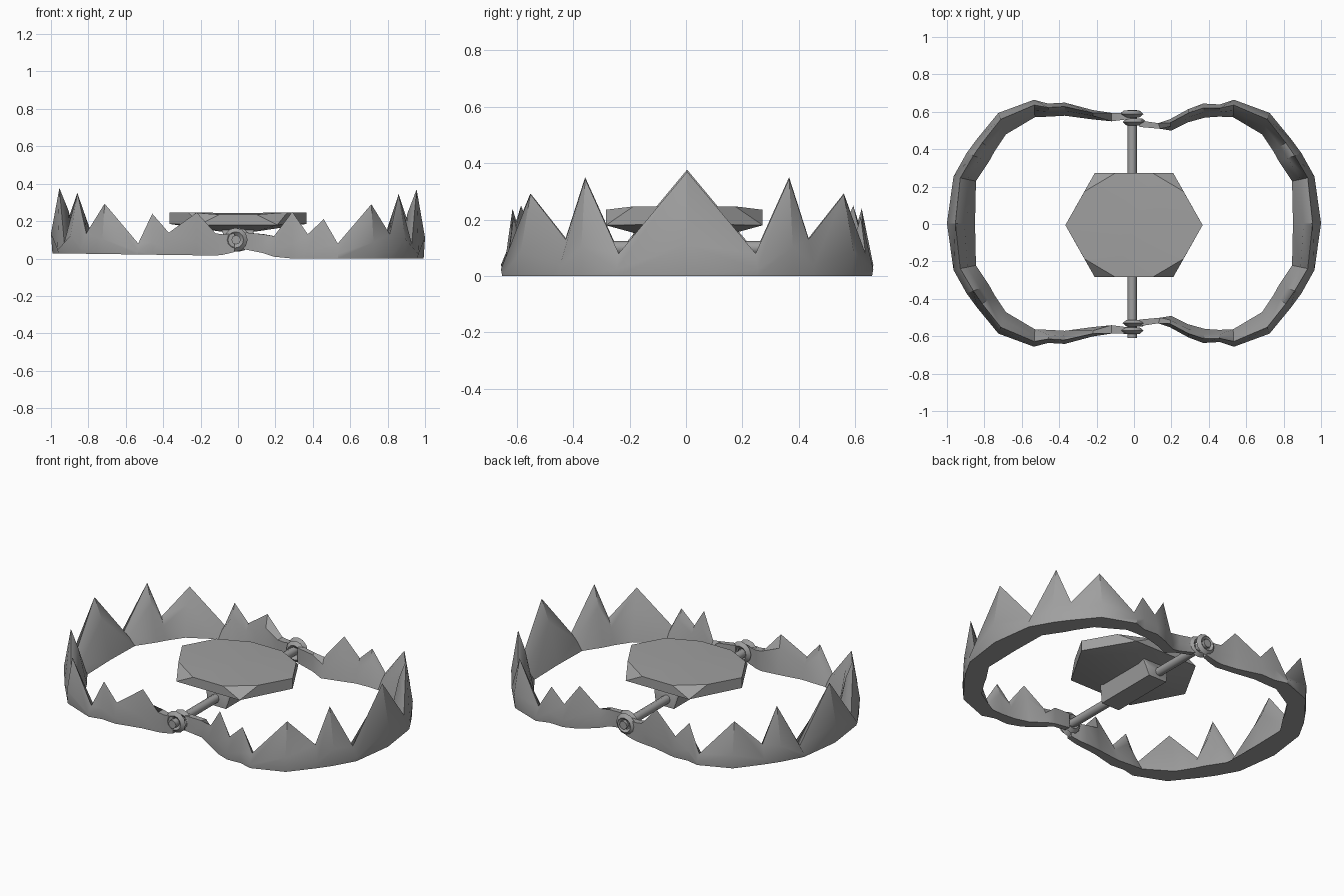
import bpy, bmesh, math
from mathutils import Vector

cube = bpy.data.objects.get("Cube")
if cube:
    bpy.data.objects.remove(cube)

steel = bpy.data.materials.new("grey_steel")
steel.use_nodes = True
GREY = (0.35, 0.35, 0.35, 1)
steel.diffuse_color = GREY
steel.node_tree.nodes["Principled BSDF"].inputs["Base Color"].default_value = GREY


def finish(obj, name, angle=35):
    obj.name = name
    obj.data.materials.append(steel)
    bpy.ops.object.select_all(action='DESELECT')
    obj.select_set(True)
    bpy.context.view_layer.objects.active = obj
    bpy.ops.object.shade_smooth_by_angle(angle=math.radians(angle))


def from_bmesh(bm, name):
    bmesh.ops.recalc_face_normals(bm, faces=bm.faces[:])
    mesh = bpy.data.meshes.new(name)
    bm.to_mesh(mesh)
    bm.free()
    obj = bpy.data.objects.new(name, mesh)
    bpy.context.collection.objects.link(obj)
    finish(obj, name)
    return obj


# Half of a jaw: outer x, outer y, inner x, inner y, base z, ridge z
ARC = [(1.0, 0, .85, 0, 0, .37), (.965, .25, .845, .225, 0, .08),
       (.895, .375, .775, .33, 0, .345), (.84, .45, .745, .385, 0, .13),
       (.725, .59, .685, .475, 0, .29), (.535, .66, .53, .567, 0, .08)]
RIGHT_TAIL = [(.46, .635, .455, .57, 0, .21), (.37, .64, .38, .565, 0, .13),
              (.29, .61, .29, .54, 0, .25), (.19, .555, .2, .495, .01, .12),
              (.13, .535, .14, .505, .03, .13), (.03, .55, .03, .515, .05, .14)]
LEFT_TAIL = [(.46, .64, .455, .57, 0, .24), (.37, .645, .37, .575, 0, .14),
             (.22, .605, .22, .555, 0, .25), (.12, .59, .12, .545, 0, .14),
             (.08, .59, .08, .55, .005, .135), (.02, .59, .02, .558, .02, .14)]


def jaw(name, side, tail, lift):
    half = ARC + tail
    stations = [(s, -1) for s in reversed(half)] + [(s, 1) for s in half[1:]]
    bm = bmesh.new()
    rings = []
    for (ox, oy, ix, iy, base, ridge), back in stations:
        outer = Vector((side * ox, back * oy + .004, 0))
        inner = Vector((side * ix, back * iy + .004, 0))
        # the raised jaw tilts down toward its hinge
        foot = base + lift * (.5 + .5 * ox)
        height = ridge - base - lift * .75
        # cross-section: (inward fraction, height fraction)
        section = [(.05, 0), (0, .3), (.3, 1), (.62, .66), (1, 0)]
        if ox < .15:
            section = [(0, 0), (0, .5), (0, 1), (1, 1), (1, 0)]
        rings.append([bm.verts.new(outer.lerp(inner, f) + Vector((0, 0, foot + h * height)))
                      for f, h in section])
    for a, b in zip(rings, rings[1:]):
        for i in range(5):
            j = (i + 1) % 5
            bm.faces.new((a[i], a[j], b[j], b[i]))
    bm.faces.new(rings[0])
    bm.faces.new(rings[-1])
    from_bmesh(bm, name)


jaw("right_side_jaw", -1, LEFT_TAIL, .028)
jaw("left_side_jaw", 1, RIGHT_TAIL, 0)

# Flat hinge eyes around the axle
for name, x, y in (("outer_front_eye", -.013, -.57), ("inner_front_eye", .003, -.53),
                   ("inner_back_eye", .003, .545), ("outer_back_eye", -.013, .588)):
    bpy.ops.mesh.primitive_torus_add(major_radius=.043, minor_radius=.021, major_segments=12,
                                     minor_segments=4, location=(x, y, .1),
                                     rotation=(math.pi / 2, 0, 0))
    bpy.context.object.scale.z = .85
    finish(bpy.context.object, name)

# Axle
bpy.ops.mesh.primitive_cylinder_add(vertices=8, radius=.025, depth=1.22,
                                    location=(-.01, 0, .1), rotation=(math.pi / 2, 0, 0))
finish(bpy.context.object, "axle", 50)


def hull(name, corners, dip=0):
    """Convex solid from corner points mirrored in x and y; dip lowers the middle of its top."""
    bm = bmesh.new()
    for x, y, z in corners:
        for sx in {1, -1 if x else 1}:
            for sy in {1, -1 if y else 1}:
                bm.verts.new((sx * x, sy * y, z))
    result = bmesh.ops.convex_hull(bm, input=bm.verts[:])
    loose = [g for g in result["geom_interior"] if isinstance(g, bmesh.types.BMVert)]
    bmesh.ops.delete(bm, geom=loose, context='VERTS')
    bmesh.ops.dissolve_limit(bm, angle_limit=.02, verts=bm.verts[:], edges=bm.edges[:])
    if dip:
        top = max(bm.faces, key=lambda f: f.calc_center_median().z)
        for v in top.verts:
            if abs(v.co.x) < .2:
                v.co.z -= dip
        bmesh.ops.poke(bm, faces=[top], offset=0)
    return from_bmesh(bm, name)


# Hexagonal trigger plate with cut corners, and the block that carries it
plate = hull("trigger_plate", [(.367, 0, .185), (.367, 0, .247), (.21, .278, .18),
                               (.265, .18, .247), (.1, .278, .247), (.1, .15, .145)], .012)
plate.location.y = -.006
hull("plate_block", [(.06, .2, .055), (.06, .2, .11), (.09, .18, .17)])
